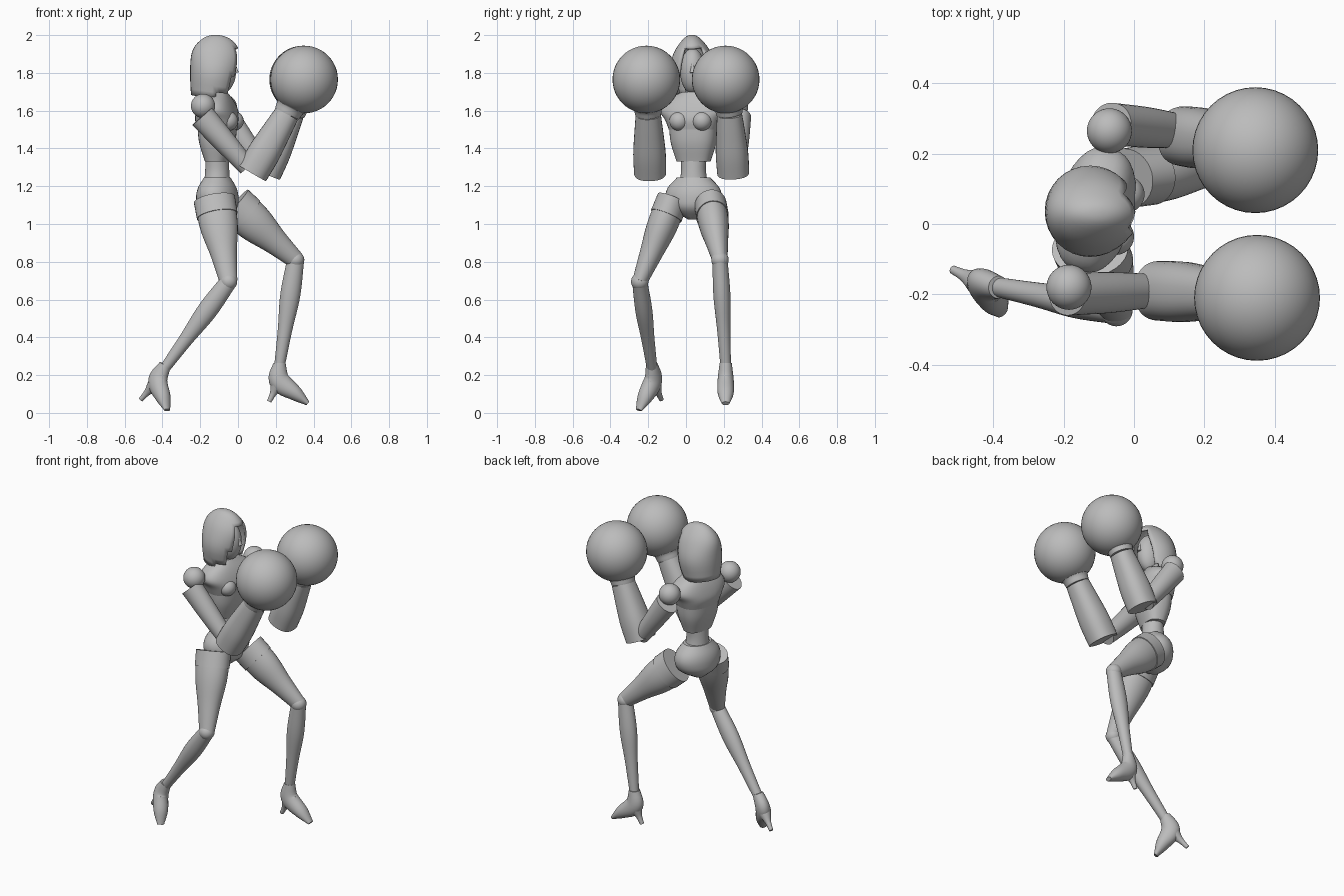
import bpy, bmesh, math
from mathutils import Vector, Matrix

cube = bpy.data.objects.get("Cube")
if cube:
    bpy.data.objects.remove(cube)

SHADE = 0.5
grey = bpy.data.materials.new("plain_grey")
grey.use_nodes = True
colour = (SHADE, SHADE, SHADE, 1)
grey.diffuse_color = colour
grey.node_tree.nodes["Principled BSDF"].inputs["Base Color"].default_value = colour

UP = Vector((0, 0, 1))
LEFTWARD = Vector((0, 1, 0))
# The body is turned a little towards its right
TURN = Matrix.Rotation(math.radians(-14), 3, 'Z')
ACROSS = TURN @ LEFTWARD


def finish(name, bm):
    bmesh.ops.recalc_face_normals(bm, faces=bm.faces)
    mesh = bpy.data.meshes.new(name)
    bm.to_mesh(mesh)
    bm.free()
    mesh.materials.append(grey)
    mesh.shade_smooth()
    mesh.set_sharp_from_angle(angle=math.radians(40))
    thing = bpy.data.objects.new(name, mesh)
    bpy.context.collection.objects.link(thing)
    return thing


def sample(keys, t):
    """Smooth curve through evenly spaced numbers or vectors."""
    place = t * (len(keys) - 1)
    i = min(int(place), len(keys) - 2)
    f = place - i
    a, b = keys[i], keys[i + 1]
    before = keys[i - 1] if i > 0 else a * 2 - b
    after = keys[i + 2] if i + 2 < len(keys) else b * 2 - a
    slope_a, slope_b = (b - before) / 2, (after - a) / 2
    bend = (b - a) * 3 - slope_a * 2 - slope_b
    return a + slope_a * f + bend * f ** 2 + (slope_a + slope_b - (b - a) * 2) * f ** 3


def tube(name, path, widths, depths=None, side=LEFTWARD, power=1, dome=False, opening=None):
    """Rings of varying width and depth along a path; a dome closes towards its end."""
    path = [Vector(p) for p in path]
    depths = depths or widths
    steps, sides = 16, 32
    bm = bmesh.new()
    rings = []
    for step in range(steps + 1):
        t = step / steps
        reach = math.sin(t * math.pi / 2) if dome else t
        nudge = 0.01
        heading = (sample(path, min(reach + nudge, 1)) - sample(path, max(reach - nudge, 0))).normalized()
        u = (side - heading * side.dot(heading)).normalized()
        v = u.cross(heading)
        ring = []
        for k in range(sides):
            turn = math.tau * k / sides
            c, s = (math.copysign(abs(q) ** power, q) for q in (math.cos(turn), math.sin(turn)))
            offset = u * c * sample(widths, t) + v * s * sample(depths, t)
            ring.append(bm.verts.new(sample(path, reach) + offset))
        rings.append(ring)
    for low, high in zip(rings, rings[1:]):
        for k in range(sides):
            bm.faces.new((low[k - 1], low[k], high[k], high[k - 1]))
    bm.faces.new(rings[0])
    bm.faces.new(rings[-1])
    if opening:
        gone = [f for f in bm.faces if opening(f.calc_center_median())]
        bmesh.ops.delete(bm, geom=gone, context='FACES')
    return finish(name, bm)


def ball(name, centre, size):
    bm = bmesh.new()
    bmesh.ops.create_uvsphere(bm, u_segments=40, v_segments=24, radius=1)
    bmesh.ops.scale(bm, vec=size, verts=bm.verts)
    bmesh.ops.translate(bm, vec=centre, verts=bm.verts)
    return finish(name, bm)


def sphere(name, centre, radius):
    return ball(name, centre, (radius, radius, radius))


# Hood with an open front, and the face inside it
def face_opening(p):
    underside = p.z < 1.68
    narrowing = 0.09 - 0.3 * max(0, p.z - 1.78)
    return underside or (p.x > -0.08 and p.z < 1.93 and abs(p.y - 0.04) < narrowing)


hood = tube("hood", [(-0.14, 0.04, 1.67), (-0.1, 0.03, 2)],
            [0.11, 0.13, 0.1, 0.05, 0.005], [0.11, 0.13, 0.13, 0.08, 0.005],
            dome=True, opening=face_opening)
shell = hood.modifiers.new("thickness", 'SOLIDIFY')
shell.thickness = 0.014
shell.offset = -1
ball("face", (-0.09, 0.035, 1.81), (0.08, 0.066, 0.12))
tube("nose", [(-0.02, 0.035, 1.85), (-0.01, 0.035, 1.8)], [0.006, 0.014])


# Torso: upright parts sharing one turned axis
def trunk(name, bottom, top, widths, depths, power=1):
    spine = Vector((-0.11, 0.04, 0))
    tube(name, [spine + UP * bottom, spine + UP * top], widths, depths, ACROSS, power)


trunk("neck", 1.6, 1.76, [0.055, 0.04], [0.055, 0.04])
trunk("ribs", 1.33, 1.53, [0.09, 0.12, 0.13], [0.06, 0.09, 0.1], 0.8)
trunk("chest_plate", 1.5, 1.7, [0.13, 0.15, 0.18, 0.15, 0.06], [0.1, 0.11, 0.1, 0.08, 0.05], 0.8)
trunk("waist", 1.2, 1.36, [0.08, 0.066, 0.07], [0.07, 0.064, 0.06])
trunk("pelvis", 1.025, 1.245, [0.03, 0.12, 0.15, 0.14, 0.09], [0.04, 0.1, 0.11, 0.1, 0.07])
for label, sign in (("left", 1), ("right", -1)):
    middle = Vector((-0.1, 0.04, 1.545)) + TURN @ Vector((0.065, sign * 0.062, 0))
    sphere("bust_" + label, middle, 0.052)


# Arms: shoulder ball, upper arm, forearm, cuff and round glove
def arm(label, shoulder, armpit, elbow, forearm_end, wrist, fist):
    sphere("shoulder_" + label, shoulder, 0.064)
    tube("upper_arm_" + label, [armpit, elbow], [0.06, 0.058, 0.048], [0.07, 0.06, 0.048])
    tube("forearm_" + label, [forearm_end, wrist], [0.085, 0.086, 0.077, 0.066], power=0.85)
    tube("cuff_" + label, [wrist, Vector(wrist).lerp(Vector(fist), 0.42)], [0.07, 0.08, 0.12])
    sphere("glove_" + label, fist, 0.179)


arm("right", (-0.185, -0.18, 1.625), (-0.19, -0.2, 1.57), (0.05, -0.19, 1.3),
    (0.075, -0.19, 1.27), (0.26, -0.2, 1.585), (0.35, -0.21, 1.765))
arm("left", (-0.07, 0.265, 1.62), (-0.065, 0.285, 1.57), (0.13, 0.265, 1.3),
    (0.145, 0.25, 1.27), (0.285, 0.23, 1.585), (0.345, 0.21, 1.765))


# Legs: thigh, hip band, knee, shin and high-heeled shoe
def leg(label, hip, knee, ankle, instep, toe, heel):
    hip, knee, ankle, instep, toe, heel = map(Vector, (hip, knee, ankle, instep, toe, heel))
    thigh_widths, thigh_depths = [0.08, 0.08, 0.06, 0.04], [0.105, 0.1, 0.07, 0.047]
    tube("thigh_" + label, [hip, knee], thigh_widths, thigh_depths)
    band = [sample(thigh_widths, t) + 0.005 for t in (0, 0.2)]
    band_depths = [sample(thigh_depths, t) + 0.005 for t in (0, 0.2)]
    tube("hip_band_" + label, [hip, hip.lerp(knee, 0.2)], band, band_depths)
    sphere("knee_" + label, knee, 0.046)
    tube("shin_" + label, [knee, ankle], [0.04, 0.045, 0.035, 0.028], [0.045, 0.053, 0.038, 0.028])
    # The shoe is as wide as its own toe direction demands
    across = UP.cross(toe - heel)
    ball_of_foot = instep.lerp(toe, 0.55)
    tube("shoe_" + label, [ankle + UP * 0.015, instep, ball_of_foot, toe],
         [0.032, 0.043, 0.042, 0.02], [0.032, 0.056, 0.04, 0.012], across.normalized())
    tube("heel_" + label, [instep.lerp(heel, 0.25), heel], [0.036, 0.018, 0.012], side=across.normalized())


leg("right", (-0.125, -0.07, 1.13), (-0.05, -0.245, 0.695), (-0.385, -0.18, 0.24),
    (-0.425, -0.175, 0.17), (-0.375, -0.25, 0.015), (-0.515, -0.13, 0.07))
leg("left", (-0.02, 0.13, 1.1), (0.305, 0.18, 0.81), (0.22, 0.21, 0.25),
    (0.22, 0.21, 0.17), (0.37, 0.21, 0.05), (0.165, 0.21, 0.06))
